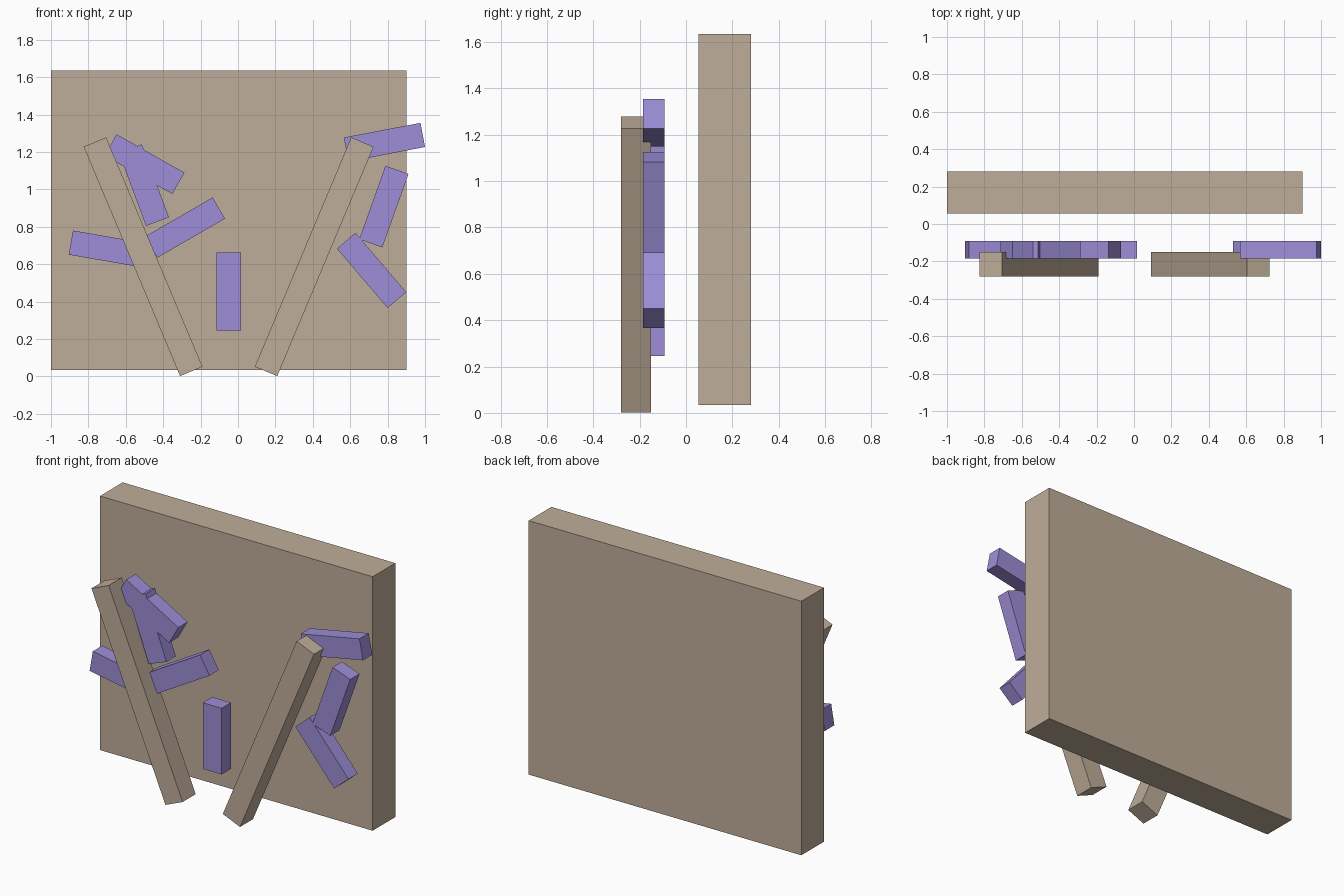
import bpy, math

if "Cube" in bpy.data.objects:
    bpy.data.objects.remove(bpy.data.objects["Cube"])


def material(name, color):
    m = bpy.data.materials.new(name)
    m.diffuse_color = (*color, 1)
    m.use_nodes = True
    m.node_tree.nodes["Principled BSDF"].inputs["Base Color"].default_value = m.diffuse_color
    return m


TAN = material("tan", (0.52, 0.42, 0.32))
PURPLE = material("purple", (0.34, 0.27, 0.68))


def box(name, mat, x, z, length, width, y0, y1, angle=0.0):
    """Box with its length along x, turned by angle (degrees, from +x towards +z)."""
    bpy.ops.mesh.primitive_cube_add(size=1, location=(x, (y0 + y1) / 2, z))
    ob = bpy.context.object
    ob.name = name
    ob.scale = (length, y1 - y0, width)
    ob.rotation_euler = (0, -math.radians(angle), 0)
    ob.data.materials.append(mat)
    return ob


# Back wall panel
box("wall_panel", TAN, -0.05, 0.835, 1.90, 1.60, 0.055, 0.28)

# Two leaning beams forming a V, mirrored about x = -0.05
for side, name in ((-1, "left_beam"), (1, "right_beam")):
    box(name, TAN, -0.05 + side * 0.4575, 0.64, 1.33, 0.13, -0.28, -0.15,
        90 - side * 22.8)

# Scattered short planks: centre x, centre z, angle
planks = [
    (-0.05, 0.453, 90),
    (0.714, 0.567, -49.5),
    (0.78, 0.908, 70.4),
    (0.783, 1.252, 10.8),
    (-0.688, 0.68, -9.8),
    (-0.283, 0.796, 30),
    (-0.50, 1.135, -29.5),
    (-0.503, 1.023, 110.4),
]
for i, (x, z, a) in enumerate(planks, 1):
    box(f"plank_{i}", PURPLE, x, z, 0.417, 0.131, -0.185, -0.092, a)
